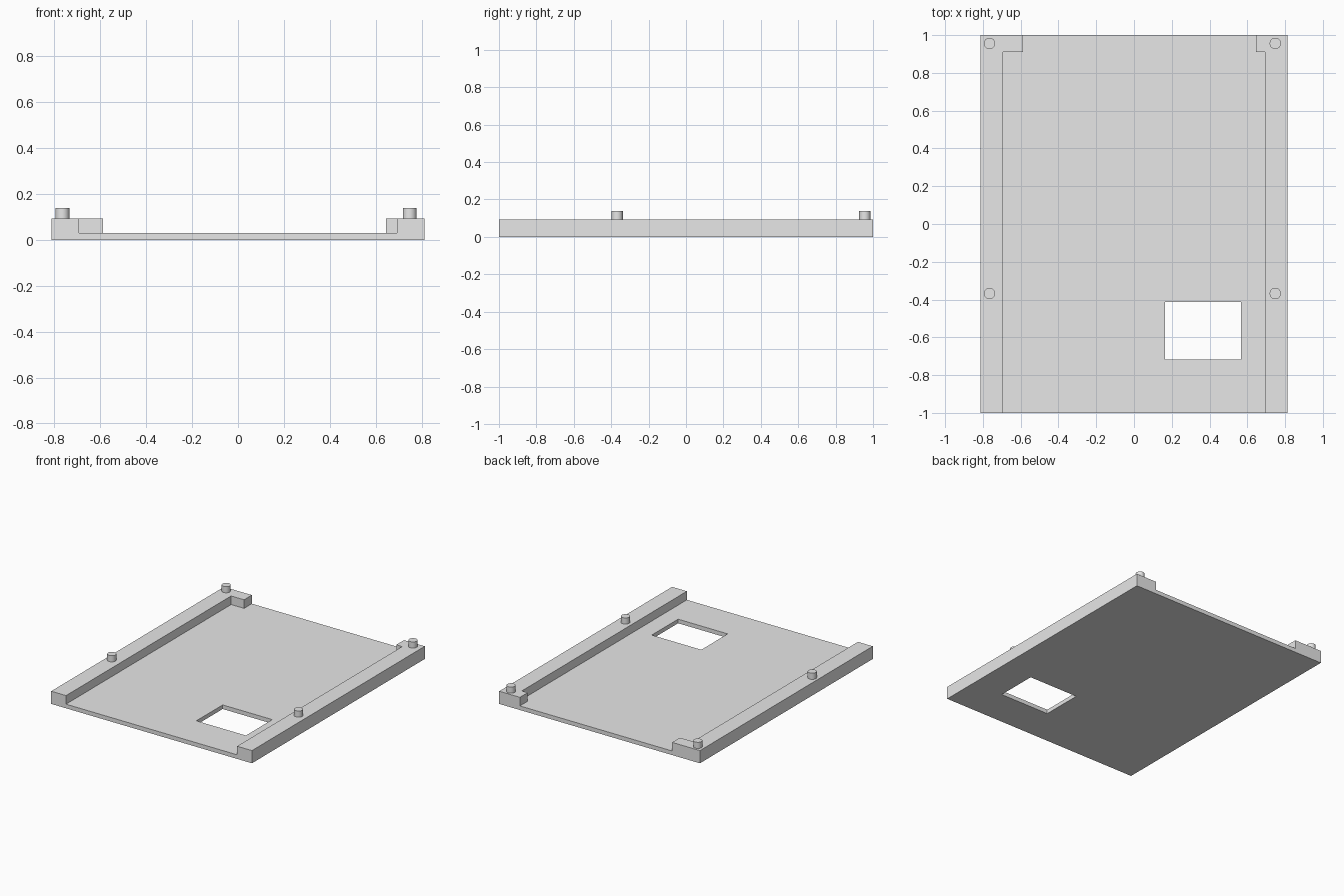
import bpy
import bmesh

default = bpy.data.objects.get("Cube")
if default:
    bpy.data.objects.remove(default, do_unlink=True)

HALF_W, HALF_L = 0.813, 1.0
FLOOR_TOP, RAIL_TOP, PEG_TOP = 0.03, 0.093, 0.138
RAIL_IN, TAB_Y = 0.693, 0.91

grey = bpy.data.materials.new("light_grey")
grey.use_nodes = True
grey.diffuse_color = (0.8, 0.8, 0.8, 1)
grey.node_tree.nodes["Principled BSDF"].inputs["Base Color"].default_value = (0.8, 0.8, 0.8, 1)


def prism(name, outline, z0, z1):
    """Extrude a flat outline straight up from z0 to z1."""
    bm = bmesh.new()
    base = bm.faces.new([bm.verts.new((x, y, z0)) for x, y in outline])
    top = bmesh.ops.extrude_face_region(bm, geom=[base])["geom"]
    verts = [v for v in top if isinstance(v, bmesh.types.BMVert)]
    bmesh.ops.translate(bm, verts=verts, vec=(0, 0, z1 - z0))
    bmesh.ops.recalc_face_normals(bm, faces=bm.faces)
    mesh = bpy.data.meshes.new(name)
    bm.to_mesh(mesh)
    bm.free()
    obj = bpy.data.objects.new(name, mesh)
    mesh.materials.append(grey)
    bpy.context.collection.objects.link(obj)
    return obj


def rect(x0, x1, y0, y1):
    return [(x0, y0), (x1, y0), (x1, y1), (x0, y1)]


def combine(target, other, operation):
    """Apply a boolean to the target and discard the operand."""
    mod = target.modifiers.new(operation.lower(), "BOOLEAN")
    mod.operation = operation
    mod.solver = "EXACT"
    mod.object = other
    bpy.context.view_layer.objects.active = target
    bpy.ops.object.modifier_apply(modifier=mod.name)
    bpy.data.objects.remove(other, do_unlink=True)


# Floor plate with a rectangular window
tray = prism("tray", rect(-HALF_W, HALF_W, -HALF_L, HALF_L), 0, FLOOR_TOP)
window = prism("window_cutter", rect(0.165, 0.567, -0.718, -0.413), -0.1, 0.2)
combine(tray, window, "DIFFERENCE")

# Side rails, each with an inward tab at the back
for side, tab_in in ((-1, 0.588), (1, 0.645)):
    outline = [(HALF_W, -HALF_L), (HALF_W, HALF_L), (tab_in, HALF_L),
               (tab_in, TAB_Y), (RAIL_IN, TAB_Y), (RAIL_IN, -HALF_L)]
    rail = prism("rail", [(side * x, y) for x, y in outline], 0, RAIL_TOP)
    combine(tray, rail, "UNION")

# Round locating pegs on the rails
for side, x in (("right", -0.765), ("left", 0.748)):
    for place, y in (("back", 0.956), ("front", -0.368)):
        bpy.ops.mesh.primitive_cylinder_add(
            vertices=32, radius=0.03, depth=PEG_TOP - RAIL_TOP,
            location=(x, y, (PEG_TOP + RAIL_TOP) / 2))
        peg = bpy.context.object
        peg.name = f"{place}_{side}_peg"
        peg.data.materials.append(grey)
        bpy.ops.object.shade_smooth_by_angle()
